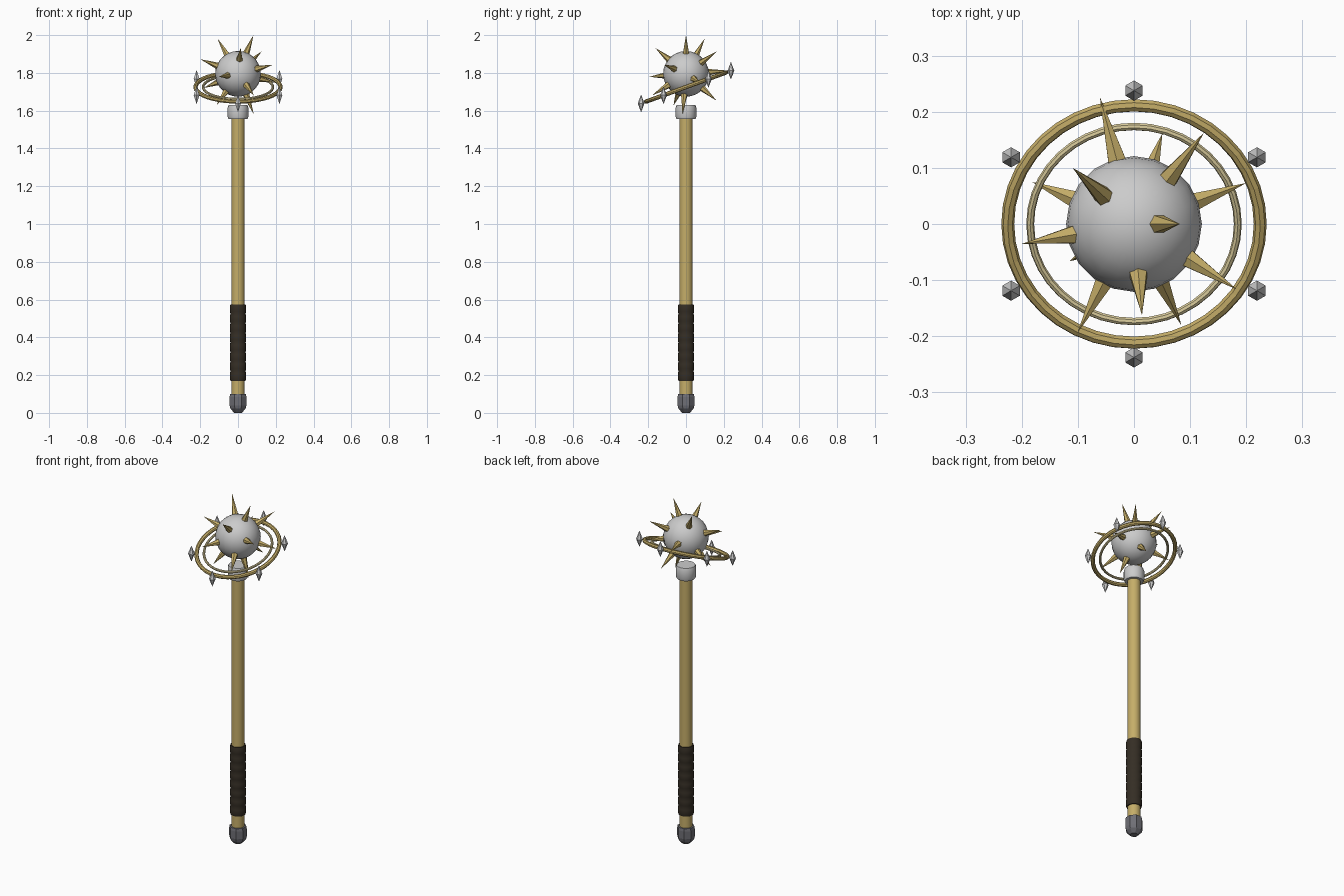
import bpy, math
from mathutils import Vector, Matrix

if "Cube" in bpy.data.objects:
    bpy.data.objects.remove(bpy.data.objects["Cube"])


def mat(name, r, g, b):
    m = bpy.data.materials.new(name)
    m.diffuse_color = (r, g, b, 1)
    m.use_nodes = True
    m.node_tree.nodes["Principled BSDF"].inputs["Base Color"].default_value = m.diffuse_color
    return m


GOLD = mat("gold", 0.56, 0.42, 0.14)
PALE = mat("pale_gold", 0.72, 0.62, 0.34)
DARK = mat("dark_wrap", 0.035, 0.027, 0.018)
STEEL = mat("dark_steel", 0.16, 0.16, 0.18)
SILVER = mat("silver", 0.8, 0.8, 0.83)


def finish(name, m=None, smooth=False):
    o = bpy.context.object
    o.name = name
    if m:
        o.data.materials.append(m)
    if smooth:
        bpy.ops.object.shade_smooth_by_angle(angle=math.radians(35))
    return o


def lathe(name, profile, sides, m=None, smooth=False, turn=0.0):
    # closed surface of revolution from (radius, z) points, capped at both ends
    verts, faces = [], []
    for r, z in profile:
        for i in range(sides):
            a = 2 * math.pi * i / sides + turn
            verts.append((r * math.cos(a), r * math.sin(a), z))
    for k in range(len(profile) - 1):
        for i in range(sides):
            j = (i + 1) % sides
            b, t = k * sides, (k + 1) * sides
            faces.append((b + i, b + j, t + j, t + i))
    faces.append(tuple(reversed(range(sides))))
    faces.append(tuple(range(len(verts) - sides, len(verts))))
    me = bpy.data.meshes.new(name)
    me.from_pydata(verts, [], faces)
    o = bpy.data.objects.new(name, me)
    bpy.context.collection.objects.link(o)
    bpy.ops.object.select_all(action='DESELECT')
    bpy.context.view_layer.objects.active = o
    o.select_set(True)
    return finish(name, m, smooth)


# pommel, shaft and collar
lathe("pommel", [(0.022, 0.0), (0.043, 0.022), (0.048, 0.04), (0.048, 0.085),
                 (0.045, 0.1)], 8, STEEL, turn=math.pi / 8)
lathe("shaft", [(0.035, 0.06), (0.035, 1.58)], 16, GOLD, True)
lathe("collar", [(0.05, 1.555), (0.055, 1.568), (0.055, 1.615), (0.05, 1.63)],
      16, SILVER, True)

# ribbed grip
ribs, z0, z1 = 8, 0.17, 0.575
pitch = (z1 - z0) / ribs
grip = []
for i in range(ribs):
    z = z0 + i * pitch
    grip += [(0.040, z), (0.0435, z + 0.25 * pitch), (0.0435, z + 0.75 * pitch)]
lathe("grip", grip + [(0.040, z1)], 16, DARK, True)

# head ball
HEAD = Vector((0, 0, 1.795))
bpy.ops.mesh.primitive_uv_sphere_add(segments=20, ring_count=14, radius=0.121, location=HEAD)
finish("head_ball", SILVER, True)

# spikes spread evenly on a golden-angle spiral
lengths = [0.221, 0.239, 0.213, 0.237, 0.217, 0.223, 0.235,
           0.219, 0.218, 0.210, 0.230, 0.221, 0.214, 0.230]
golden = math.pi * (3 - math.sqrt(5))
for i, tip in enumerate(lengths):
    h = 1 - 2 * (i + 0.5) / len(lengths)
    s = math.sqrt(1 - h * h)
    d = Vector((s * math.cos(i * golden), s * math.sin(i * golden), h))
    base = 0.105
    bpy.ops.mesh.primitive_cone_add(vertices=6, radius1=0.02, radius2=0, depth=tip - base,
                                    location=HEAD + d * (tip + base) / 2,
                                    rotation=d.to_track_quat('Z', 'Y').to_euler())
    finish(f"spike_{i + 1}", GOLD)

# tilted halo rings
TILT = math.radians(20)
CENTRE = Vector((0, 0, 1.725))
for name, major, minor, m in (("outer_ring", 0.225, 0.0115, GOLD),
                              ("inner_ring", 0.185, 0.007, PALE)):
    bpy.ops.mesh.primitive_torus_add(major_segments=40, minor_segments=8, major_radius=major,
                                     minor_radius=minor, location=CENTRE, rotation=(TILT, 0, 0))
    finish(name, m)

# upright crystals around the outer ring
for i in range(6):
    a = math.radians(30 + 60 * i)
    p = CENTRE + Matrix.Rotation(TILT, 3, 'X') @ Vector((0.253 * math.cos(a), 0.253 * math.sin(a), 0))
    c = lathe(f"crystal_{i + 1}", [(0.0005, -0.046), (0.018, 0), (0.0005, 0.046)],
              6, SILVER, turn=math.pi / 6)
    c.location = p
